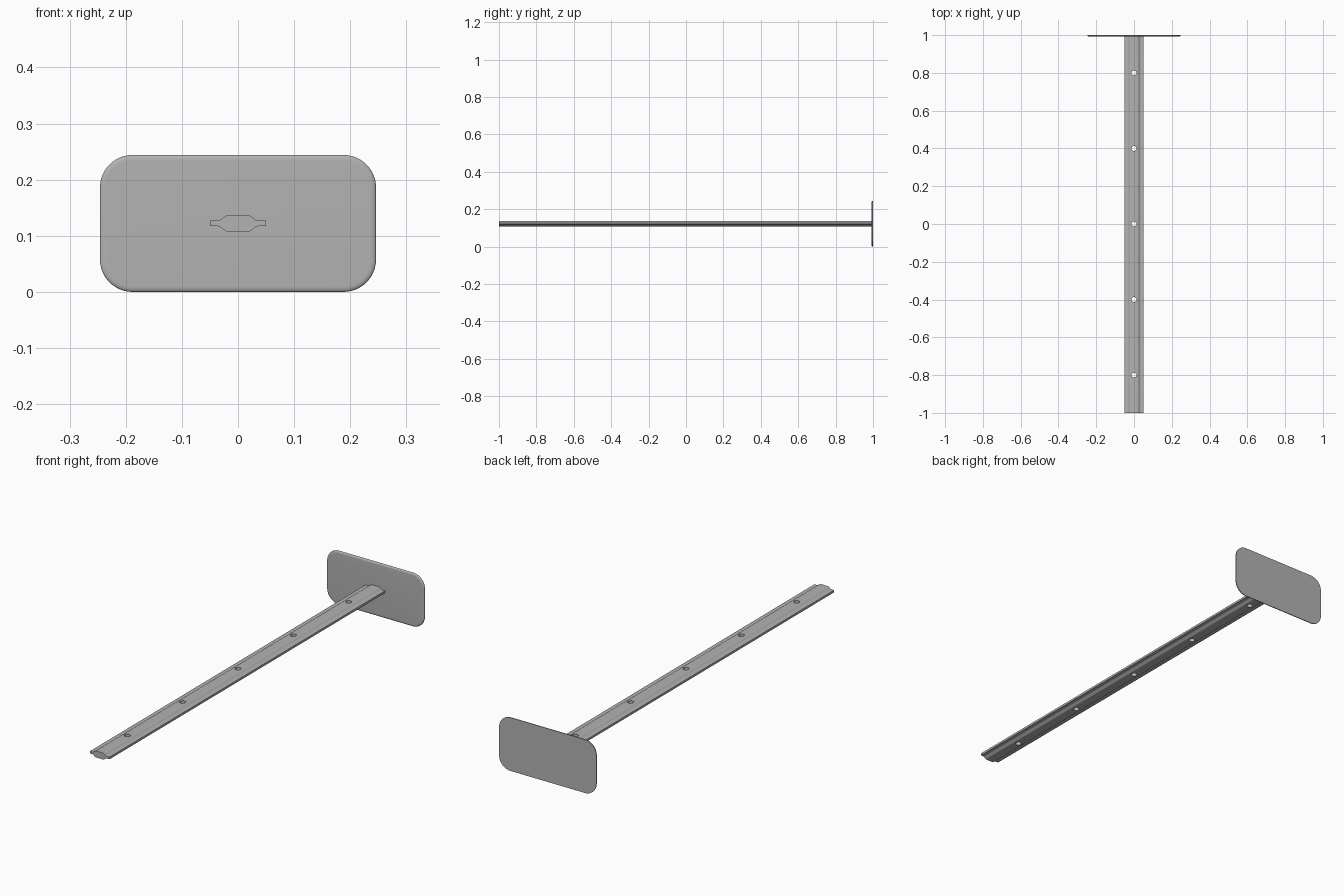
import bpy, bmesh, math
from mathutils import Matrix

cube = bpy.data.objects.get("Cube")
if cube:
    bpy.data.objects.remove(cube, do_unlink=True)

grey = bpy.data.materials.new("satin_grey")
grey.use_nodes = True
COLOUR = (0.45, 0.45, 0.45, 1)
grey.diffuse_color = COLOUR
grey.node_tree.nodes["Principled BSDF"].inputs["Base Color"].default_value = COLOUR

MID_Z = 0.122


def finish(name, bm):
    bmesh.ops.recalc_face_normals(bm, faces=bm.faces)
    mesh = bpy.data.meshes.new(name)
    bm.to_mesh(mesh)
    bm.free()
    mesh.materials.append(grey)
    obj = bpy.data.objects.new(name, mesh)
    bpy.context.collection.objects.link(obj)
    return obj


def smooth(obj):
    bpy.ops.object.select_all(action="DESELECT")
    obj.select_set(True)
    bpy.context.view_layer.objects.active = obj
    bpy.ops.object.shade_smooth_by_angle(angle=math.radians(30))


def loft(name, loops):
    """Skin a list of matching closed loops and cap both ends."""
    bm = bmesh.new()
    rings = [[bm.verts.new(p) for p in loop] for loop in loops]
    n = len(rings[0])
    for a, b in zip(rings, rings[1:]):
        for i in range(n):
            j = (i + 1) % n
            bm.faces.new((a[i], a[j], b[j], b[i]))
    bm.faces.new(rings[0])
    bm.faces.new(rings[-1])
    return finish(name, bm)


def rounded_rect(half_w, half_h, radius, y, steps=12):
    points = []
    for k, (sx, sz) in enumerate([(1, 1), (-1, 1), (-1, -1), (1, -1)]):
        for i in range(steps + 1):
            a = (k + i / steps) * math.pi / 2
            points.append((sx * (half_w - radius) + radius * math.cos(a), y,
                           MID_Z + sz * (half_h - radius) + radius * math.sin(a)))
    return points


# End plate: flat back, rounded-over front rim
plate_loops = [rounded_rect(0.246, 0.122, 0.058, 1.0)]
for i in range(7):
    a = i / 6 * math.pi / 2
    inset = 0.01 * (1 - math.cos(a))
    plate_loops.append(rounded_rect(0.246 - inset, 0.122 - inset, 0.058 - inset,
                                    0.997 - 0.005 * math.sin(a)))
smooth(loft("end_plate", plate_loops))

# Rail: flat flanges that flow through an S curve into a thicker middle
FLANGE, CROWN = 0.005, 0.0148
quarter = [(0.05, FLANGE)]
for i in range(9):
    t = i / 8
    blend = t * t * (3 - 2 * t)
    quarter.append((0.036 - 0.018 * t, FLANGE + (CROWN - FLANGE) * blend))
top = quarter + [(-x, z) for x, z in reversed(quarter)]
outline = top + [(x, -z) for x, z in reversed(top)]
rail = loft("rail", [[(x, y, MID_Z + z) for x, z in outline] for y in (-1.0, 0.994)])

# Screw holes through the rail
bm = bmesh.new()
for i in range(-2, 3):
    bmesh.ops.create_cone(bm, cap_ends=True, segments=24, radius1=0.013, radius2=0.013,
                          depth=0.1, matrix=Matrix.Translation((0, i * 0.4, MID_Z)))
cutter = finish("hole_cutter", bm)
cutter.hide_render = True
holes = rail.modifiers.new("holes", "BOOLEAN")
holes.operation = "DIFFERENCE"
holes.solver = "EXACT"
holes.object = cutter
bpy.context.view_layer.objects.active = rail
bpy.ops.object.modifier_apply(modifier="holes")
bpy.data.objects.remove(cutter, do_unlink=True)
smooth(rail)
